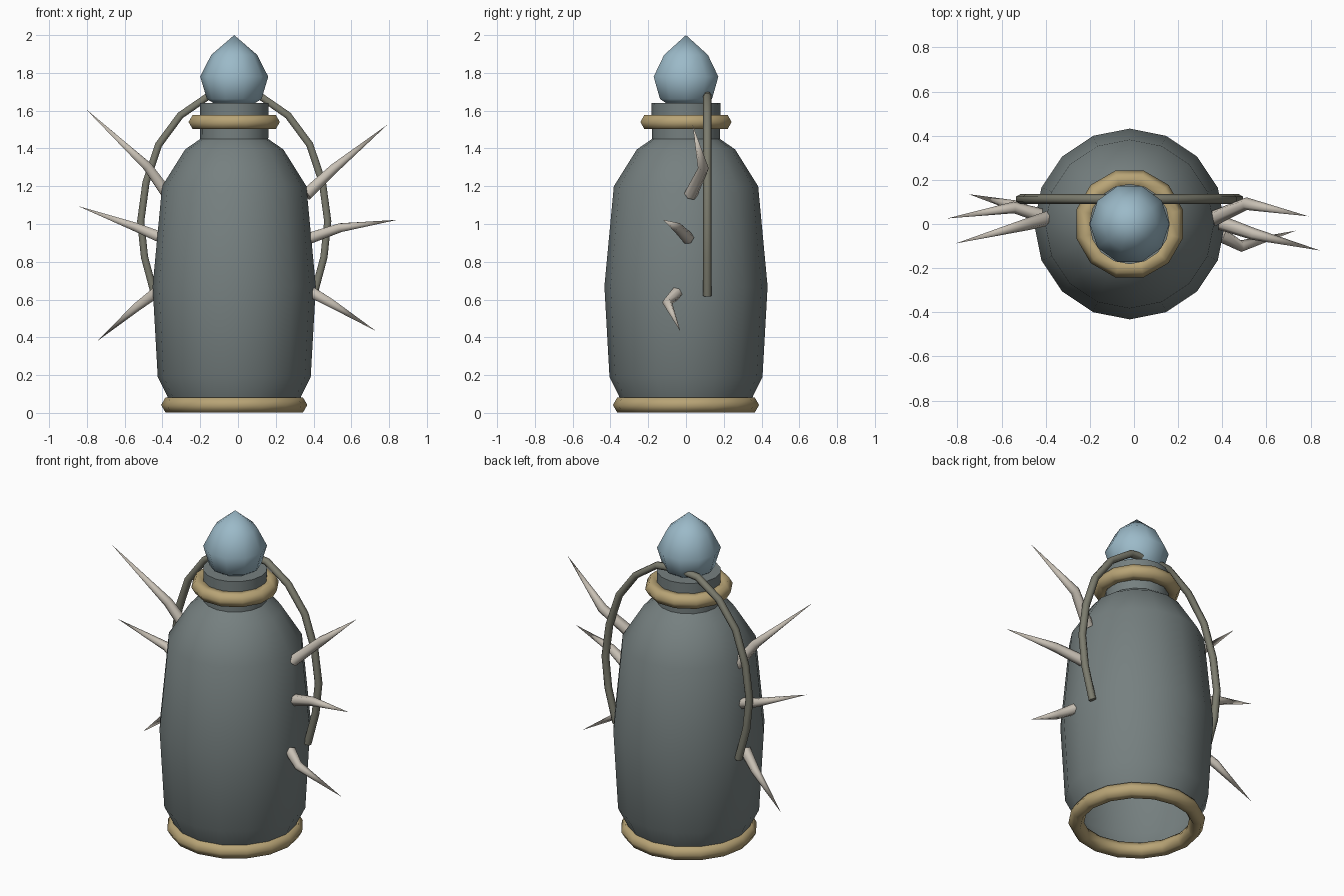
import bpy, bmesh, math
from mathutils import Vector

if "Cube" in bpy.data.objects:
    bpy.data.objects.remove(bpy.data.objects["Cube"])

CX = -0.02  # axis of the bottle


def material(name, rgb):
    m = bpy.data.materials.new(name)
    m.diffuse_color = (*rgb, 1)
    m.use_nodes = True
    m.node_tree.nodes["Principled BSDF"].inputs["Base Color"].default_value = m.diffuse_color
    return m


GREY = material("slate grey", (0.18, 0.215, 0.215))
GOLD = material("dull gold", (0.48, 0.37, 0.18))
BLUE = material("pale blue", (0.33, 0.49, 0.58))
BONE = material("bone", (0.58, 0.53, 0.46))
CORD = material("olive cord", (0.20, 0.20, 0.155))


def finish(bm, name, mat, angle=50):
    bmesh.ops.recalc_face_normals(bm, faces=bm.faces)
    me = bpy.data.meshes.new(name)
    bm.to_mesh(me)
    bm.free()
    me.materials.append(mat)
    ob = bpy.data.objects.new(name, me)
    bpy.context.collection.objects.link(ob)
    bpy.ops.object.select_all(action='DESELECT')
    ob.select_set(True)
    bpy.context.view_layer.objects.active = ob
    bpy.ops.object.shade_smooth_by_angle(angle=math.radians(angle))
    return ob


def lathe(name, profile, sides, mat, closed=False, turn=0.0, angle=50):
    """Revolve (radius, z) points around the bottle axis."""
    bm = bmesh.new()
    rings = []
    for r, z in profile:
        if r == 0:
            rings.append([bm.verts.new((CX, 0, z))] * sides)
        else:
            rings.append([bm.verts.new((CX + r * math.cos(a), r * math.sin(a), z))
                          for a in (turn + math.tau * i / sides for i in range(sides))])
    pairs = list(zip(rings, rings[1:]))
    if closed:
        pairs.append((rings[-1], rings[0]))
    for lo, hi in pairs:
        for i in range(sides):
            j = (i + 1) % sides
            bm.faces.new(list(dict.fromkeys((lo[i], lo[j], hi[j], hi[i]))))
    return finish(bm, name, mat, angle)


def ring(name, major, minor, z, sides, turn=0.0):
    prof = [(major + minor * math.cos(math.tau * k / 6),
             z + minor * math.sin(math.tau * k / 6)) for k in range(6)]
    lathe(name, prof, sides, GOLD, closed=True, turn=turn, angle=65)


def tube(name, path, radii, sides, mat):
    """Sweep a polygon along a path; a zero radius closes to a point."""
    pts = [Vector(p) for p in path]
    bm = bmesh.new()
    rings = []
    for i, (p, r) in enumerate(zip(pts, radii)):
        d = (pts[min(i + 1, len(pts) - 1)] - pts[max(i - 1, 0)]).normalized()
        u = Vector((0, 1, 0))
        u = (u - d * u.dot(d)).normalized()
        v = d.cross(u)
        if r == 0:
            rings.append([bm.verts.new(p)] * sides)
        else:
            rings.append([bm.verts.new(p + r * (u * math.cos(a) + v * math.sin(a)))
                          for a in (math.tau * k / sides for k in range(sides))])
    for lo, hi in zip(rings, rings[1:]):
        for i in range(sides):
            j = (i + 1) % sides
            bm.faces.new(list(dict.fromkeys((lo[i], lo[j], hi[j], hi[i]))))
    for end, r in ((rings[0], radii[0]), (rings[-1], radii[-1])):
        if r:
            bm.faces.new(end)
    return finish(bm, name, mat, 65)


# Bottle body, open underneath, with its neck
lathe("bottle_body", [(0.335, 0.03), (0.355, 0.09), (0.405, 0.19), (0.432, 0.67),
                      (0.382, 1.20), (0.26, 1.395), (0.18, 1.45)], 16, GREY)
lathe("bottle_neck", [(0.18, 1.44), (0.182, 1.64), (0, 1.64)], 16, GREY)

# Gold rings at the foot and neck
ring("foot_ring", 0.342, 0.045, 0.042, 16)
ring("neck_ring", 0.206, 0.044, 1.54, 12, math.radians(15))

# Pointed stopper
lathe("stopper", [(0, 1.635), (0.11, 1.64), (0.145, 1.662), (0.18, 1.78),
                  (0.122, 1.895), (0, 2.0)], 10, BLUE, angle=65)

# Cord arching behind the neck and down both sides
half = [(0.14, 1.675), (0.285, 1.575), (0.40, 1.42), (0.467, 1.22),
        (0.495, 1.015), (0.475, 0.825), (0.42, 0.62)]
arch = ([(CX - x, 0.113, z) for x, z in reversed(half)] + [(CX, 0.113, 1.69)]
        + [(CX + x, 0.113, z) for x, z in half])
tube("cord_handle", arch, [0.022] * len(arch), 6, CORD)

# Bent thorns: base, bend, tip and base radius
thorns = {
    "left_upper_thorn": ((-0.375, 0.03, 1.16), (-0.48, 0.0, 1.305), (-0.807, -0.088, 1.61), 0.035),
    "left_middle_thorn": ((-0.41, 0.035, 0.93), (-0.545, 0.075, 0.985), (-0.847, 0.025, 1.095), 0.033),
    "left_lower_thorn": ((-0.43, 0.03, 0.64), (-0.53, 0.08, 0.565), (-0.748, 0.135, 0.378), 0.033),
    "right_upper_thorn": ((0.36, 0.025, 1.155), (0.51, 0.092, 1.295), (0.79, 0.035, 1.525), 0.036),
    "right_middle_thorn": ((0.38, 0.01, 0.925), (0.54, -0.045, 0.98), (0.843, -0.12, 1.022), 0.034),
    "right_lower_thorn": ((0.395, -0.05, 0.635), (0.485, -0.10, 0.585), (0.733, -0.03, 0.432), 0.033),
}
for name, (base, bend, tip, r) in thorns.items():
    tube(name, (base, bend, tip), (r, r * 0.8, 0), 6, BONE)
